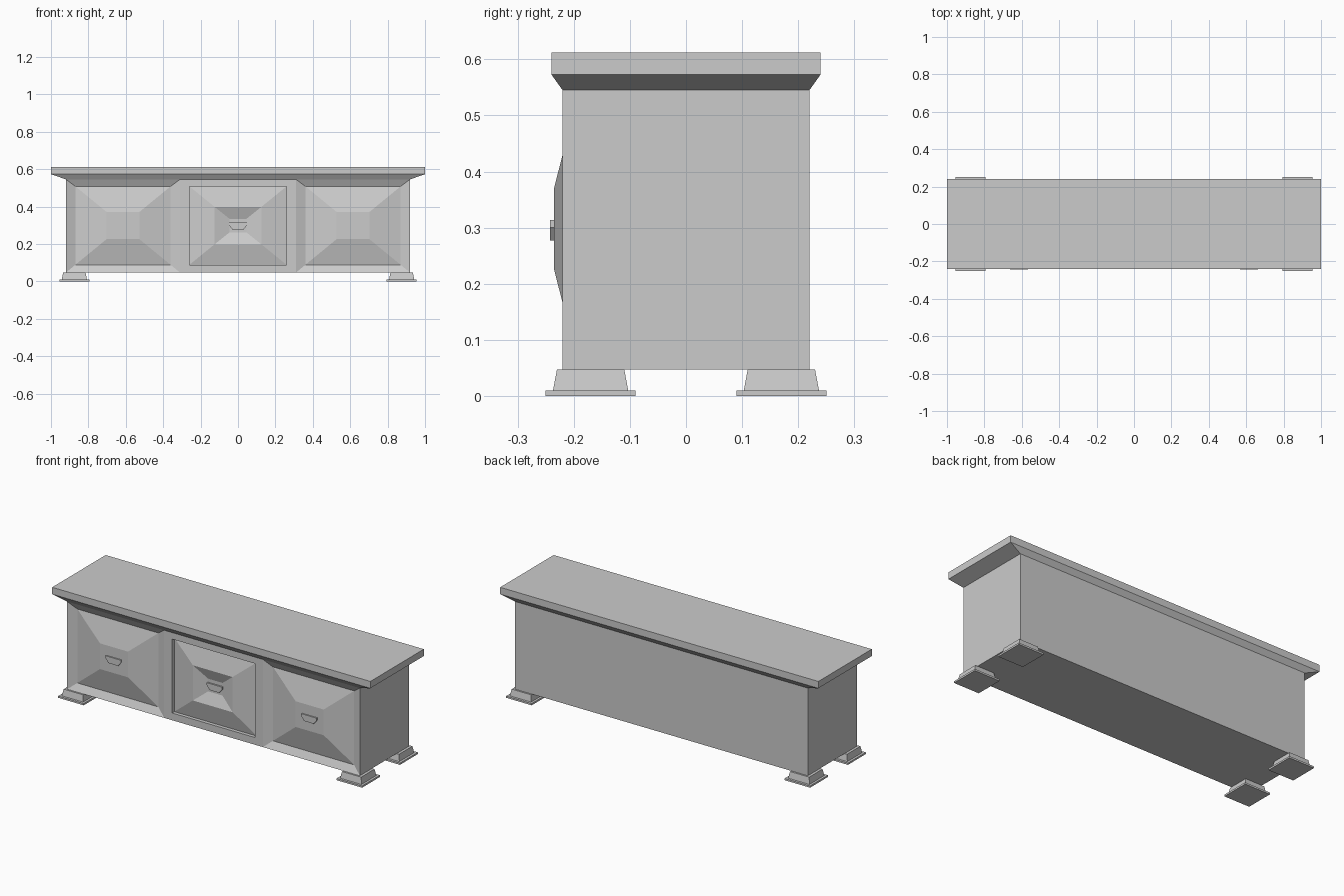
import bpy, bmesh
from mathutils import Vector

if "Cube" in bpy.data.objects:
    bpy.data.objects.remove(bpy.data.objects["Cube"])


def finish(name, bm):
    bmesh.ops.recalc_face_normals(bm, faces=bm.faces)
    me = bpy.data.meshes.new(name)
    bm.to_mesh(me)
    bm.free()
    ob = bpy.data.objects.new(name, me)
    bpy.context.collection.objects.link(ob)
    return ob


def stack(name, cx, cy, levels):
    """Solid from stacked rectangles: (half x, half y, z)."""
    bm = bmesh.new()
    rings = [[bm.verts.new((cx + sx * hx, cy + sy * hy, z))
              for sx, sy in ((-1, -1), (1, -1), (1, 1), (-1, 1))]
             for hx, hy, z in levels]
    for a, b in zip(rings, rings[1:]):
        for i in range(4):
            j = (i + 1) % 4
            bm.faces.new((a[i], a[j], b[j], b[i]))
    bm.faces.new(rings[0][::-1])
    bm.faces.new(rings[-1])
    return finish(name, bm)


def carve(bm, face, cx, steps):
    """Nested rectangles on a front face: (half x, half z, y)."""
    cz = 0.298
    for hx, hz, y in steps:
        bmesh.ops.inset_individual(bm, faces=[face], thickness=0.005)
        mid = face.calc_center_median()
        for v in face.verts:
            v.co = Vector((cx + (hx if v.co.x > mid.x else -hx), y,
                           cz + (hz if v.co.z > mid.z else -hz)))


# Cabinet body with two raised-panel doors and a central drawer
bm = bmesh.new()
bmesh.ops.create_cube(bm, size=1)
for v in bm.verts:
    v.co = (v.co.x * 1.84, v.co.y * 0.44, v.co.z * 0.498 + 0.296)
for x in (-0.31, 0.31):
    bmesh.ops.bisect_plane(bm, geom=bm.verts[:] + bm.edges[:] + bm.faces[:],
                           plane_co=(x, 0, 0), plane_no=(1, 0, 0))
bm.normal_update()
for f in [f for f in bm.faces if f.normal.y < -0.9]:
    c = f.calc_center_median().x
    if abs(c) < 0.1:
        carve(bm, f, 0, [(0.26, 0.21, -0.22), (0.26, 0.21, -0.20),
                         (0.125, 0.1, -0.227), (0.045, 0.036, -0.203)])
    else:
        carve(bm, f, c, [(0.255, 0.21, -0.20), (0.088, 0.073, -0.235)])
finish("cabinet_body", bm)

# Top board with chamfered underside
stack("top_board", 0, 0, [(0.92, 0.22, 0.545), (1.0, 0.24, 0.573), (1.0, 0.24, 0.612)])

# Feet: thin plate plus tapered block
for sx in (-1, 1):
    for sy in (-1, 1):
        stack("foot_plate", sx * 0.875, sy * 0.17, [(0.08, 0.08, 0), (0.08, 0.08, 0.01)])
        stack("foot_block", sx * 0.875, sy * 0.17, [(0.067, 0.067, 0.01), (0.06, 0.06, 0.047)])


# Handles: small plates tapering towards the bottom
def handle(name, cx, y_front, y_back):
    bm = bmesh.new()
    pts = [(-0.03, 0.277), (0.03, 0.277), (0.048, 0.3), (0.048, 0.314),
           (-0.048, 0.314), (-0.048, 0.3)]
    f = bm.faces.new([bm.verts.new((cx + x, y_front, z)) for x, z in pts])
    r = bmesh.ops.extrude_face_region(bm, geom=[f], use_keep_orig=True)
    for v in r["geom"]:
        if isinstance(v, bmesh.types.BMVert):
            v.co.y = y_back
    finish(name, bm)


for cx in (-0.615, 0.615):
    handle("door_handle", cx, -0.242, -0.234)
handle("drawer_handle", 0, -0.212, -0.202)
